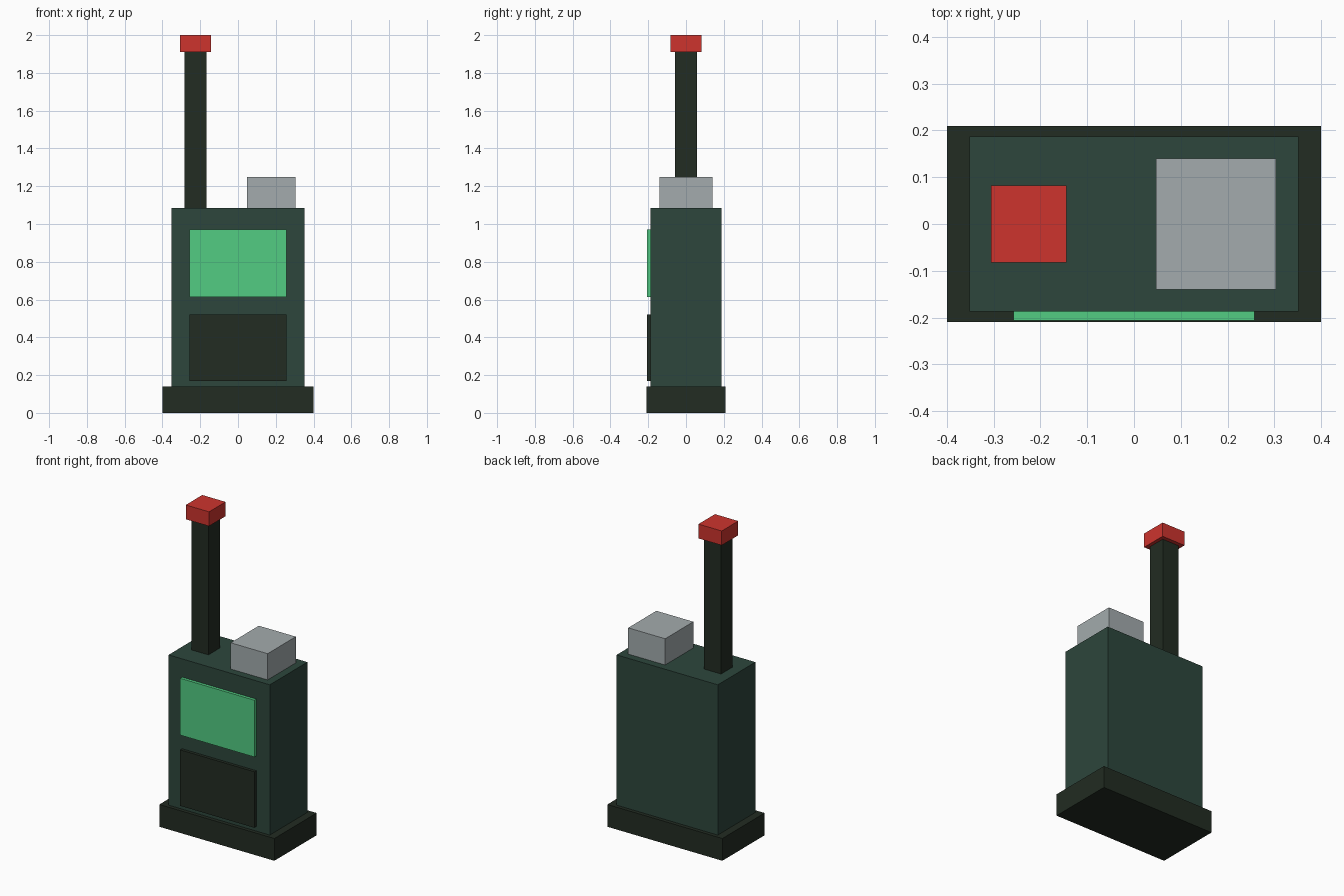
import bpy
import bmesh
from mathutils import Vector

old = bpy.data.objects.get("Cube")
if old:
    bpy.data.objects.remove(old, do_unlink=True)


def make_material(name, rgb):
    mat = bpy.data.materials.new(name)
    mat.use_nodes = True
    color = (*rgb, 1.0)
    mat.diffuse_color = color
    mat.node_tree.nodes["Principled BSDF"].inputs["Base Color"].default_value = color
    return mat


def box(name, mat, x, y, z):
    """Flat-faced box given its (min, max) extent on each axis."""
    low, high = Vector((x[0], y[0], z[0])), Vector((x[1], y[1], z[1]))
    center = (low + high) / 2
    bm = bmesh.new()
    bmesh.ops.create_cube(bm, size=1)
    bmesh.ops.scale(bm, vec=high - low, verts=bm.verts)
    mesh = bpy.data.meshes.new(name)
    bm.to_mesh(mesh)
    bm.free()
    mesh.materials.append(mat)
    obj = bpy.data.objects.new(name, mesh)
    obj.location = center
    bpy.context.collection.objects.link(obj)
    return obj


dark = make_material("near black green", (0.016, 0.025, 0.016))
green = make_material("dark green", (0.026, 0.061, 0.045))
bright = make_material("bright green", (0.084, 0.604, 0.223))
grey = make_material("light grey", (0.366, 0.407, 0.418))
red = make_material("red", (0.61, 0.034, 0.027))

# Plinth and casing
box("base", dark, (-0.4, 0.4), (-0.21, 0.21), (0, 0.14))
box("body", green, (-0.352, 0.352), (-0.187, 0.187), (0.14, 1.085))

# Front panels
panel_x, panel_y = (-0.258, 0.258), (-0.206, -0.184)
box("screen", bright, panel_x, panel_y, (0.613, 0.97))
box("lower_panel", dark, panel_x, panel_y, (0.168, 0.52))

# Parts on the roof
box("top_knob", grey, (0.047, 0.304), (-0.14, 0.14), (1.085, 1.25))
box("antenna", dark, (-0.284, -0.166), (-0.057, 0.057), (1.085, 1.91))
box("antenna_tip", red, (-0.306, -0.144), (-0.082, 0.082), (1.91, 2.0))
